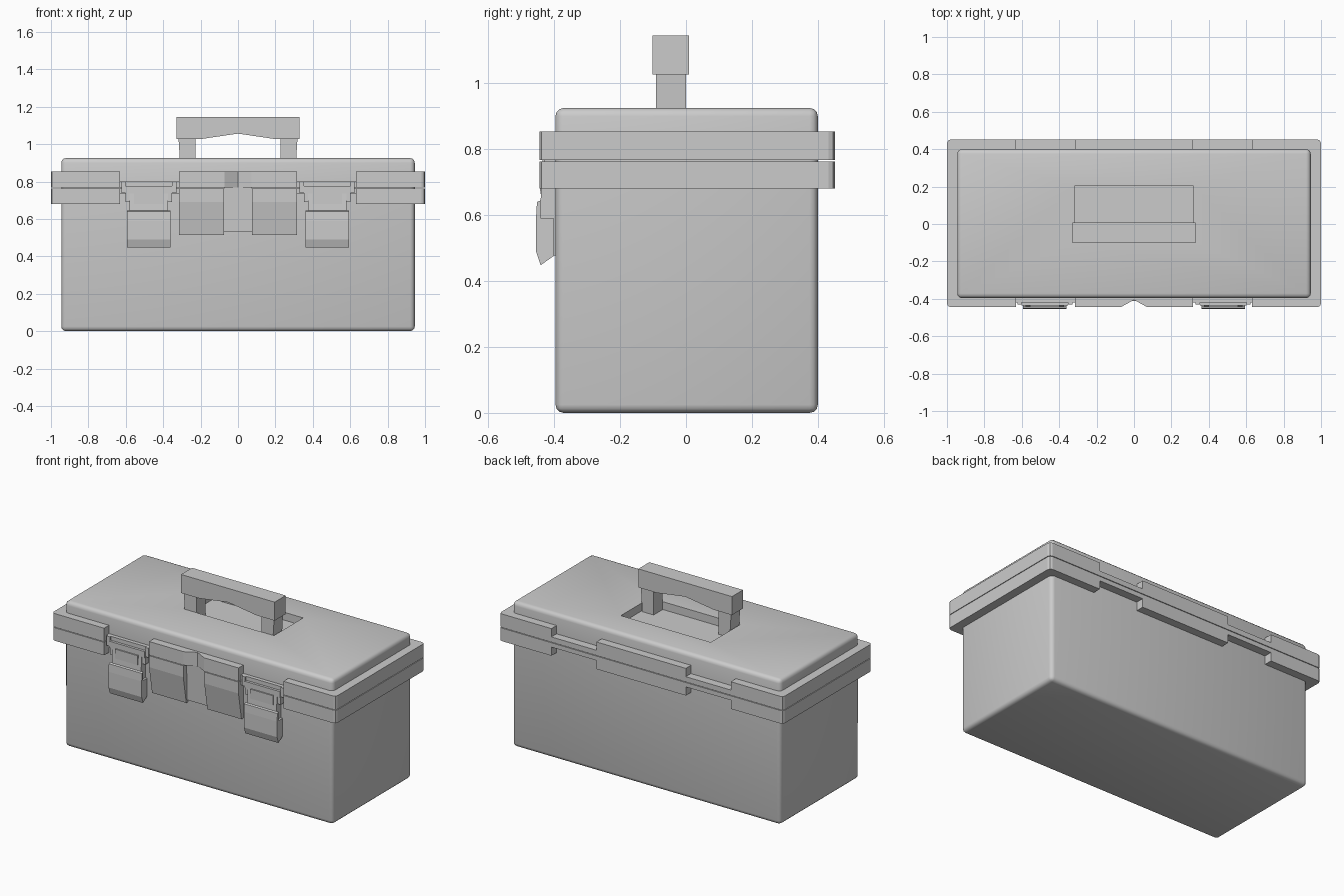
import bpy, bmesh

if "Cube" in bpy.data.objects:
    bpy.data.objects.remove(bpy.data.objects["Cube"])


def prism(name, axis, pts, lo, hi, mirror=False, bevel=0.0, segments=1):
    """Extrude a 2D outline along an axis; X takes (y,z), Y takes (x,z), Z takes (x,y)."""
    put = {'X': lambda p, d: (d, p[0], p[1]),
           'Y': lambda p, d: (p[0], d, p[1]),
           'Z': lambda p, d: (p[0], p[1], d)}[axis]
    bm = bmesh.new()
    a = [bm.verts.new(put(p, lo)) for p in pts]
    b = [bm.verts.new(put(p, hi)) for p in pts]
    bm.faces.new(a)
    bm.faces.new(b[::-1])
    for i in range(len(pts)):
        j = (i + 1) % len(pts)
        bm.faces.new((a[i], b[i], b[j], a[j]))
    bmesh.ops.recalc_face_normals(bm, faces=bm.faces)
    mesh = bpy.data.meshes.new(name)
    bm.to_mesh(mesh)
    bm.free()
    ob = bpy.data.objects.new(name, mesh)
    bpy.context.collection.objects.link(ob)
    if bevel:
        m = ob.modifiers.new("Bevel", 'BEVEL')
        m.width, m.segments = bevel, segments
    if mirror:
        ob.modifiers.new("Mirror", 'MIRROR')
    return ob


def box(name, x, y, z, **kw):
    return prism(name, 'Z', [(x[0], y[0]), (x[1], y[0]), (x[1], y[1]), (x[0], y[1])], *z, **kw)


def round_edges(ob, z_open, radius):
    """Round every edge except those lying on the open seam height."""
    bm = bmesh.new()
    bm.from_mesh(ob.data)
    edges = [e for e in bm.edges if not all(abs(v.co.z - z_open) < 1e-4 for v in e.verts)]
    bmesh.ops.bevel(bm, geom=edges, offset=radius, segments=3, profile=0.5, affect='EDGES')
    bm.to_mesh(ob.data)
    bm.free()
    bpy.ops.object.select_all(action='DESELECT')
    bpy.context.view_layer.objects.active = ob
    ob.select_set(True)
    bpy.ops.object.shade_smooth_by_angle(angle=0.7)


FRONT, BACK = -0.445, 0.452
WALL_F, WALL_B = -0.396, 0.40

# Body and lid shells
body = box("body", (-0.945, 0.945), (WALL_F, WALL_B), (0, 0.764))
round_edges(body, 0.764, 0.025)
lid = box("lid", (-0.945, 0.945), (WALL_F, WALL_B), (0.764, 0.925))
round_edges(lid, 0.764, 0.025)

# Handle recess in the lid
cutter = box("recess_cutter", (-0.317, 0.317), (-0.092, 0.203), (0.875, 1.0))
cutter.hide_render = True
cutter.display_type = 'WIRE'
cut = lid.modifiers.new("Recess", 'BOOLEAN')
cut.operation, cut.object, cut.solver = 'DIFFERENCE', cutter, 'EXACT'

# Rim: wrapped ends, back centre block and thinner back strips, in two halves
c = 0.02
end = [(0.632, FRONT), (1 - c, FRONT), (1 - c * 0.3, FRONT + c * 0.3), (1, FRONT + c),
       (1, BACK - c), (1 - c * 0.3, BACK - c * 0.3), (1 - c, BACK), (0.632, BACK),
       (0.632, 0.39), (0.93, 0.39), (0.93, -0.385), (0.632, -0.385)]
for half, tall, low in (("body", (0.68, 0.763), (0.735, 0.763)),
                        ("lid", (0.767, 0.853), (0.767, 0.80))):
    prism(half + "_rim_end", 'Z', end, *tall, mirror=True)
    box(half + "_rim_back_centre", (-0.315, 0.315), (0.39, BACK), tall)
    box(half + "_rim_back_strip", (0.315, 0.632), (0.39, BACK), low, mirror=True)
    box(half + "_rim_front_strip", (0.315, 0.632), (-0.42, -0.385), low, mirror=True)

# Front centre: lid block with V notch, tapered lower panels, recessed hasp
prism("lid_front_block", 'Z', [(0, -0.385), (0, -0.406), (0.072, FRONT), (0.315, FRONT),
                               (0.315, -0.385)], 0.767, 0.853, mirror=True)
prism("body_front_panel", 'X', [(-0.385, 0.763), (FRONT, 0.763), (FRONT, 0.69),
                                (-0.415, 0.515), (-0.385, 0.515)], 0.074, 0.315, mirror=True)
prism("hasp", 'X', [(-0.385, 0.767), (-0.412, 0.767), (-0.405, 0.53), (-0.385, 0.53)],
      -0.074, 0.074)

# Latches, made on the right and mirrored
LX = 0.477
prism("latch_plate", 'X', [(-0.39, 0.735), (-0.436, 0.735), (-0.441, 0.645), (-0.441, 0.45),
                           (-0.398, 0.478), (-0.39, 0.478)],
      LX - 0.103, LX + 0.103, mirror=True)
prism("latch_grip", 'X', [(-0.44, 0.645), (-0.452, 0.64), (-0.455, 0.59), (-0.455, 0.49),
                          (-0.441, 0.448), (-0.40, 0.477), (-0.40, 0.59), (-0.44, 0.59)],
      LX - 0.117, LX + 0.117, mirror=True)
box("latch_hook", (LX - 0.08, LX + 0.08), (-0.444, -0.39), (0.68, 0.74), mirror=True)
box("latch_bar", (LX - 0.125, LX + 0.125), (-0.436, -0.39), (0.735, 0.775), mirror=True)
for n, s in (("inner", -1), ("outer", 1)):
    xs = sorted((LX + s * 0.125, LX + s * 0.147))
    box("latch_ear_" + n, xs, (-0.43, -0.385), (0.74, 0.80), mirror=True)
    xs = sorted((LX + s * 0.103, LX + s * 0.125))
    box("latch_arm_" + n, xs, (-0.43, -0.39), (0.69, 0.74), mirror=True)

# Handle: arched grip on two tapered legs
prism("handle_grip", 'Y', [(-0.33, 1.145), (-0.33, 1.027), (-0.20, 1.027), (-0.03, 1.052),
                           (0, 1.056), (0.03, 1.052), (0.20, 1.027), (0.33, 1.027),
                           (0.33, 1.145)], -0.102, 0.009)
prism("handle_leg", 'Y', [(0.318, 1.03), (0.308, 0.87), (0.228, 0.87), (0.228, 1.03)],
      -0.091, 0.0, mirror=True)
